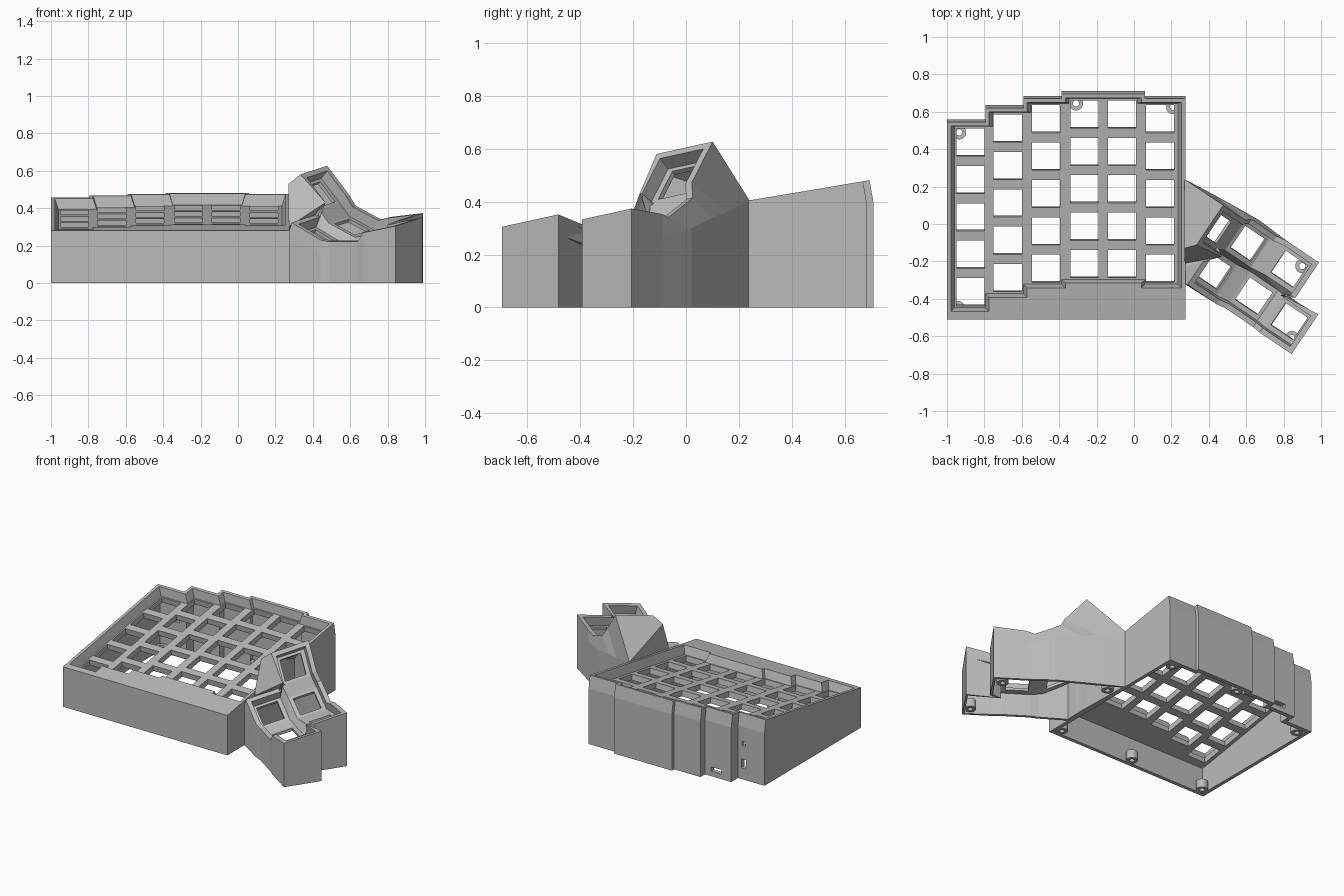
import bpy, bmesh, math
from mathutils import Vector, Matrix

cube = bpy.data.objects.get("Cube")
if cube:
    bpy.data.objects.remove(cube)

grey = bpy.data.materials.new("grey plastic")
grey.use_nodes = True
COLOUR = (0.5, 0.5, 0.5, 1)
grey.diffuse_color = COLOUR
grey.node_tree.nodes["Principled BSDF"].inputs["Base Color"].default_value = COLOUR

SLOPE = 0.167


def deck(y, drop=0.0):
    """Height of the sloping deck, lowered by drop."""
    return 0.365 + SLOPE * y - drop


def finish(name, bm):
    mesh = bpy.data.meshes.new(name)
    bm.to_mesh(mesh)
    bm.free()
    mesh.materials.append(grey)
    ob = bpy.data.objects.new(name, mesh)
    bpy.context.collection.objects.link(ob)
    return ob


def loft(name, rings):
    """Closed solid through rings of equal length."""
    bm = bmesh.new()
    vs = [[bm.verts.new(p) for p in r] for r in rings]
    for lo, hi in zip(vs, vs[1:]):
        for i in range(len(lo)):
            j = (i + 1) % len(lo)
            bm.faces.new((lo[i], lo[j], hi[j], hi[i]))
    bm.faces.new(vs[0][::-1])
    bm.faces.new(vs[-1])
    bmesh.ops.recalc_face_normals(bm, faces=bm.faces)
    return finish(name, bm)


def bake(ob):
    """Replace the mesh with its modified result."""
    dg = bpy.context.evaluated_depsgraph_get()
    mesh = bpy.data.meshes.new_from_object(ob.evaluated_get(dg))
    ob.modifiers.clear()
    ob.data = mesh


def cut(ob, cutter):
    m = ob.modifiers.new("cut", 'BOOLEAN')
    m.operation, m.solver, m.object = 'DIFFERENCE', 'EXACT', cutter
    bake(ob)
    bpy.data.objects.remove(cutter)


# Staggered columns: segment edges and offsets in y
EDGES = [-0.98, -0.775, -0.572, -0.367, 0.04, 0.255]
OFFS = [0.04, 0.115, 0.165, 0.19, 0.165]


def outline(grow, back, front, flat=False):
    """Stepped outline; a flat front uses one straight edge."""
    left, right = EDGES[0] - grow, EDGES[-1] + grow
    top, low = [(left, OFFS[0] + back)], [(left, OFFS[0] + front)]
    for i in range(1, len(OFFS)):
        a, b = OFFS[i - 1], OFFS[i]
        s = grow if b > a else -grow
        x = EDGES[i]
        top += [(x - s, a + back), (x - s, b + back)]
        low += [(x + s, a + front), (x + s, b + front)]
    top.append((right, OFFS[-1] + back))
    low.append((right, OFFS[-1] + front))
    if flat:
        low = [(left, front), (right, front)]
    return low + top[::-1]


def on_deck(pts, drop):
    return [(x, y, deck(y, drop)) for x, y in pts]


def at(pts, z):
    return [(x, y, z) for x, y in pts]


# Main case: outer solid, hollow underside and sunk key deck
wide = outline(0.02, 0.52, -0.51, True)
case = loft("main_case", [at(wide, 0), on_deck(wide, 0.09),
                          on_deck(outline(0.02, 0.505, -0.51, True), 0)])
hollow = outline(-0.005, 0.49, -0.485, True)
cut(case, loft("hollow_cutter", [at(hollow, -0.1), on_deck(hollow, 0.10)]))
cut(case, loft("recess_cutter", [on_deck(outline(-0.02, 0.48, -0.487), 0.06),
                                 on_deck(outline(0.0, 0.485, -0.507), -0.001)]))


def boxes(name, items):
    """Joined boxes from (centre, size, tilt)."""
    bm = bmesh.new()
    for c, size, tilt in items:
        m = Matrix.Translation(c) @ Matrix.Rotation(tilt, 4, 'X') @ Matrix.Diagonal((*size, 1))
        bmesh.ops.create_cube(bm, size=1, matrix=m)
    return finish(name, bm)


# Key openings
columns = zip([-0.875, -0.675, -0.47, -0.265, -0.063, 0.14],
              [0.04, 0.115, 0.165, 0.19, 0.19, 0.165])
keys = []
for x, off in columns:
    for row in range(-2, 3):
        y = off + 0.2 * row
        keys.append(((x, y, deck(y, 0.08)), (0.15, 0.15, 0.07), math.atan(SLOPE)))
cut(case, boxes("key_cutter", keys))

# Cable and switch openings in the back wall
ports = [((-0.68, 0.64, 0.05), (0.08, 0.12, 0.03), 0),
         ((-0.84, 0.56, 0.11), (0.035, 0.12, 0.065), 0),
         ((-0.84, 0.56, 0.25), (0.03, 0.12, 0.03), 0)]
cut(case, boxes("port_cutter", ports))

# Thumb cluster: six tilted key frames (centre, slope along the row, rim height)
V = Vector((0.55, 0.82, 0.18)).normalized()
FRONT = [((0.43, -0.255, 0.24), -0.5), ((0.64, -0.385, 0.185), 0.0), ((0.83, -0.52, 0.25), 0.17)]
BACK = [((0.44, -0.02, 0.475), -1.1), ((0.61, -0.105, 0.30), -0.45), ((0.83, -0.24, 0.28), 0.1)]
HU, HV, HOLE, DEPTH, LIP = 0.09, 0.1, 0.072, 0.06, 0.03

bm = bmesh.new()
info = {}


def key_frame(row, index, centre, slope):
    c = Vector(centre)
    u = Vector((0.83, -0.56, slope)).normalized()
    n = u.cross(V).normalized()
    outer, inner = [], []
    for tag, a, b in (("FL", -1, -1), ("FR", 1, -1), ("BR", 1, 1), ("BL", -1, 1)):
        v = bm.verts.new(c + u * a * HU + V * b * HV)
        outer.append(v)
        inner.append(bm.verts.new(c + u * a * HOLE + V * b * HOLE))
        info[row + str(index) + tag] = (v, n, u * a, V * b)
    for i in range(4):
        j = (i + 1) % 4
        bm.faces.new((outer[i], outer[j], inner[j], inner[i]))


for row, frames in (("f", FRONT), ("b", BACK)):
    for i, (c, s) in enumerate(frames):
        key_frame(row, i, c, s)

# Webs joining the frames
webs = ["f0FR f1FL f1BL f0BR", "f1FR f2FL f2BL f1BR", "b0FR b1FL b1BL b0BR",
        "b1FR b2FL b2BL b1BR", "f0BL f0BR b1FL b0FR", "f0BR f1BL b1FR b1FL",
        "f1BL f1BR b2FL b1FR", "f1BR f2BL b2FR b2FL"]
for w in webs:
    bm.faces.new([info[k][0] for k in w.split()])

# Rim and outer wall around the cluster; feet override where it meets the case
loop = ("f0FL f0FR f1FL f1FR f2FL f2FR f2BR f2BL b2FR b2BR b2BL "
        "b1BR b1BL b0BR b0BL b0FL b0FR f0BL").split()
FEET = {"f0FL": (0.27, -0.32, 0.26), "b0FL": (0.27, -0.13, 0.53),
        "b0FR": (0.27, -0.21, 0.3), "f0BL": (0.27, -0.23, 0.28),
        "b0BL": (0.27, 0.24, 0.405), "b0BR": (0.43, 0.155, 0.36),
        "b1BL": (0.53, 0.1, 0.34), "b1BR": (0.67, 0.02, 0.3)}
rings = [[], [], [], [], []]
for k in loop:
    v, n, du, dv = info[k]
    # edge points along a row only move sideways, corners move both ways
    corner = k in ("f0FL", "f2FR", "f2BR", "b2BR", "b0BL", "b0FL", "f0BL")
    out = dv + du if corner else dv
    if k in ("f2BL", "b2FR"):
        out = Vector((0.2, 0.2, 0)) if k == "f2BL" else du
    if k == "b0FR":
        out = Vector((0, -0.3, 0))
    inner = v.co + n * DEPTH
    rim = inner + out * LIP
    foot = Vector(FEET.get(k, (rim.x, rim.y, rim.z - 0.08)))
    rings[0].append(v)
    for ring, p in zip(rings[1:], (inner, rim, foot, (foot.x, foot.y, 0))):
        ring.append(bm.verts.new(p))
for lo, hi in zip(rings, rings[1:]):
    for i in range(len(loop)):
        j = (i + 1) % len(loop)
        bm.faces.new((lo[j], lo[i], hi[i], hi[j]))
bmesh.ops.recalc_face_normals(bm, faces=bm.faces)
bm.faces.ensure_lookup_table()
if bm.faces[0].normal.z < 0:
    bmesh.ops.reverse_faces(bm, faces=bm.faces)
cluster = finish("thumb_cluster", bm)
shell = cluster.modifiers.new("shell", 'SOLIDIFY')
shell.thickness, shell.offset = 0.02, -1
bake(cluster)

# Screw bosses inside the base
posts = [(-0.94, -0.45), (-0.36, -0.45), (0.22, -0.45), (-0.935, 0.49), (-0.31, 0.645),
         (0.21, 0.625), (0.33, 0.13), (0.90, -0.225), (0.845, -0.61)]
for i, (x, y) in enumerate(posts):
    tube = []
    for r, z in ((0.017, 0), (0.038, 0), (0.038, 0.06), (0.017, 0.06), (0.017, 0)):
        tube.append([(x + r * math.cos(t * math.tau / 20), y + r * math.sin(t * math.tau / 20), z)
                     for t in range(20)])
    b = bmesh.new()
    vs = [[b.verts.new(p) for p in ring] for ring in tube[:4]]
    for q in range(4):
        lo, hi = vs[q], vs[(q + 1) % 4]
        for t in range(20):
            s = (t + 1) % 20
            b.faces.new((lo[t], lo[s], hi[s], hi[t]))
    bmesh.ops.recalc_face_normals(b, faces=b.faces)
    finish("screw_boss_%d" % (i + 1), b)
